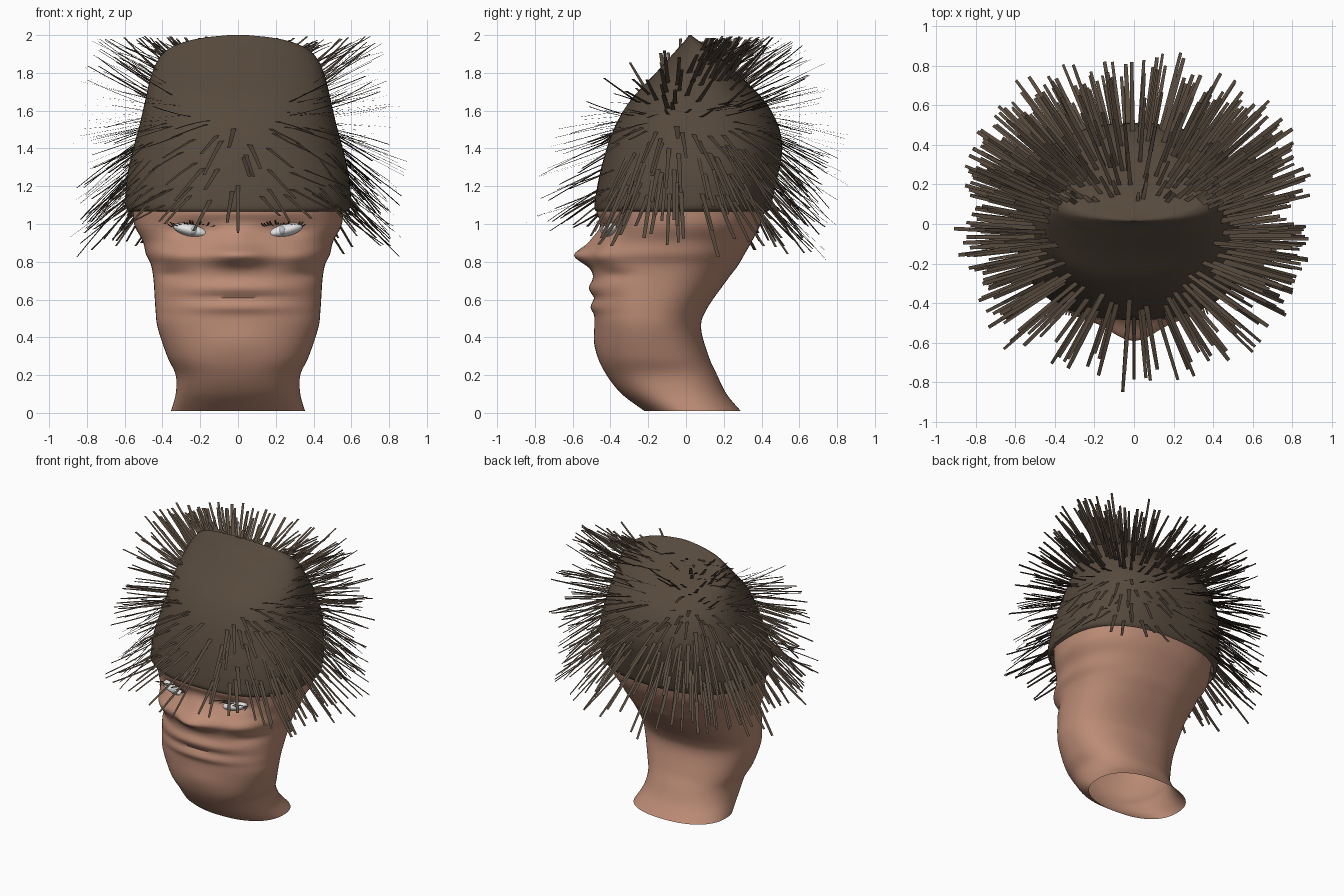
import bpy, bmesh, random
from math import sin, cos, pi, exp, radians
from mathutils import Vector

random.seed(4)
if "Cube" in bpy.data.objects:
    bpy.data.objects.remove(bpy.data.objects["Cube"], do_unlink=True)


def material(name, rgb):
    m = bpy.data.materials.new(name)
    m.use_nodes = True
    m.diffuse_color = (*rgb, 1)
    bsdf = m.node_tree.nodes["Principled BSDF"]
    bsdf.inputs["Base Color"].default_value = (*rgb, 1)
    bsdf.inputs["Roughness"].default_value = 0.8
    return m


skin = material("skin", (0.50, 0.26, 0.18))
brown = material("dark brown hair", (0.095, 0.068, 0.047))
white = material("eye white", (0.80, 0.80, 0.80))
grey = material("iris grey", (0.48, 0.51, 0.53))


def finish(bm, name, mat, angle=None):
    mesh = bpy.data.meshes.new(name)
    bm.to_mesh(mesh)
    bm.free()
    mesh.materials.append(mat)
    ob = bpy.data.objects.new(name, mesh)
    bpy.context.collection.objects.link(ob)
    if angle:
        bpy.ops.object.select_all(action='DESELECT')
        bpy.context.view_layer.objects.active = ob
        ob.select_set(True)
        bpy.ops.object.shade_smooth_by_angle(angle=radians(angle))
    return ob


# Sections: height, half width, front y, back y
HEAD = [(0.01, .355, -.22, .29), (.1, .33, -.34, .215), (.2, .33, -.42, .165),
        (.3, .375, -.465, .12), (.45, .425, -.48, .08), (.55, .437, -.485, .11),
        (.7, .447, -.49, .215), (.78, .46, -.49, .275), (.84, .487, -.485, .31),
        (.91, .505, -.47, .35), (1.0, .55, -.45, .395), (1.12, .56, -.46, .43)]
CAP = [(1.065, .572, -.475, .432), (1.1, .597, -.485, .45), (1.25, .588, -.46, .485),
       (1.4, .555, -.42, .51), (1.53, .52, -.37, .485), (1.66, .49, -.29, .41),
       (1.8, .455, -.16, .27), (1.9, .40, -.07, .16), (1.955, .31, -.02, .085),
       (1.985, .19, .005, .045), (2.0, .05, .015, .03)]


def section(rows, t):
    """Smoothly interpolated section at parameter t in 0..1."""
    u = min(t, .99999) * (len(rows) - 1)
    i, f = int(u), u - int(u)
    p = [rows[min(max(i + k, 0), len(rows) - 1)] for k in (-1, 0, 1, 2)]
    return [b + .5 * f * (c - a + f * (2*a - 5*b + 4*c - d + f * (3*(b - c) + d - a)))
            for a, b, c, d in zip(*p)]


def on_section(s, angle, power):
    """Point on a superellipse section; angle 0 is +x, -90 degrees is the front."""
    z, w, front, back = s
    e = 2 / power
    c, n = cos(angle), sin(angle)
    mid, half = (front + back) / 2, (back - front) / 2
    return Vector((w * abs(c)**e * (1 if c > 0 else -1),
                   mid + half * abs(n)**e * (1 if n > 0 else -1), z))


def loft(rows, levels, around, power, shape):
    """Shell through the sections, open at the bottom and closed at the top."""
    bm = bmesh.new()
    rings = []
    for k in range(levels + 1):
        s = section(rows, k / levels)
        rings.append([bm.verts.new(shape(on_section(s, 2 * pi * j / around, power)))
                      for j in range(around)])
    for a, b in zip(rings, rings[1:]):
        for j in range(around):
            n = (j + 1) % around
            bm.faces.new((a[j], a[n], b[n], b[j]))
    bm.faces.new(rings[-1])
    return bm


# Face features: centre x, centre z, spread x, spread z, forward push
FEATURES = [(0, .835, .16, .055, .105), (0, .92, .07, .05, .025),
            (.33, .83, .13, .055, .04), (0, .66, .30, .035, .026),
            (0, .56, .28, .03, .02), (0, .61, .28, .012, -.006),
            (.24, .965, .12, .04, -.03), (0, 1.06, .4, .035, .02),
            (0, .38, .18, .08, .012), (.38, .73, .12, .03, -.015)]


def sculpt(v):
    if v.y < 0:
        push = sum(a * exp(-((abs(v.x) - x) / sx)**2 - ((v.z - z) / sz)**2)
                   for x, z, sx, sz, a in FEATURES)
        v.y -= push * min(1, (v.y / .35)**2)
    return v


def bow_ridge(v):
    """Bend the ends of the crown ridge backwards."""
    v.y += .3 * v.x**2 * max(0, min(1, (v.z - 1.7) / .2))
    return v


finish(loft(HEAD, 100, 96, 2.3, sculpt), "head", skin, 50)
finish(loft(CAP, 50, 96, 2.4, bow_ridge), "hair_cap", brown, 50)


def strand(bm, root, direction, length, width, bend=0.0, steps=4):
    """Flat tapering ribbon with its broad side turned up."""
    side = direction.cross(Vector((0, 0, 1))).normalized()
    previous = None
    for k in range(steps + 1):
        f = k / steps
        p = root + direction * length * f + Vector((0, 0, bend * f * f))
        w = side * width * (1 - .35 * f) / 2
        pair = bm.verts.new(p - w), bm.verts.new(p + w)
        if previous:
            bm.faces.new((*previous, pair[1], pair[0]))
        previous = pair


# Spiky strands: rings around the cap, leaving the sloping front panel bare
hair = bmesh.new()
for ring in range(11):
    for j in range(56):
        t = (1.2 + ring * .62 + random.uniform(-.3, .3)) / 10
        angle = 2 * pi * (j + random.uniform(-.4, .4)) / 56
        root = bow_ridge(on_section(section(CAP, t), angle, 2.4))
        panel = .16 + (root.z - 1.55) * 1.1
        if root.z > 1.55 and root.y < 0 and abs(root.x) < panel:
            continue
        if root.z > 1.83 and root.y < .06:
            continue
        front = root.y < -.2 and abs(root.x) < .42
        if front and root.z < 1.5 and random.random() < .45:
            continue
        out = Vector((root.x, root.y + .06, 0)).normalized()
        lowest = -24 if front else -42
        pitch = max(lowest, min(30, (root.z - 1.57) * 200)) + random.uniform(-8, 8)
        pitch = radians(pitch)
        direction = out * cos(pitch) + Vector((0, 0, sin(pitch)))
        length = random.uniform(.30, .45)
        if direction.z > 0:
            length = min(length, (1.985 - root.z) / direction.z)
        strand(hair, root - direction * .04, direction, length,
               random.uniform(.02, .03), random.uniform(-.03, .03))
# Single long lock over the nose
strand(hair, Vector((0, -.45, 1.22)), Vector((0, -.78, -.62)), .43, .02)
finish(hair, "hair_strands", brown)


# Eyes: flattened balls, sloping down towards the nose
def ball(name, mat, place, size, tilt):
    bm = bmesh.new()
    bmesh.ops.create_uvsphere(bm, u_segments=24, v_segments=16, radius=1)
    ob = finish(bm, name, mat, 60)
    ob.location, ob.scale, ob.rotation_euler = place, size, (0, tilt, 0)


for side, label in ((1, "left"), (-1, "right")):
    ball(label + "_eye", white, (side * .245, -.387, .965), (.1, .06, .034), -side * .24)
    ball(label + "_iris", grey, (side * .235, -.42, .964), (.026, .032, .026), 0)
    # Lashes along the upper lid
    lashes = bmesh.new()
    for k in range(18):
        f = k / 17
        root = Vector((side * (.14 + .21 * f), -.42 + .03 * f, .985 + .012 * sin(pi * f)))
        aim = Vector((side * (f - .4) * .6, -1, .1 + random.uniform(-.2, .2)))
        strand(lashes, root, aim.normalized(), .07, .011, .006, 2)
    finish(lashes, label + "_eyelashes", brown)
